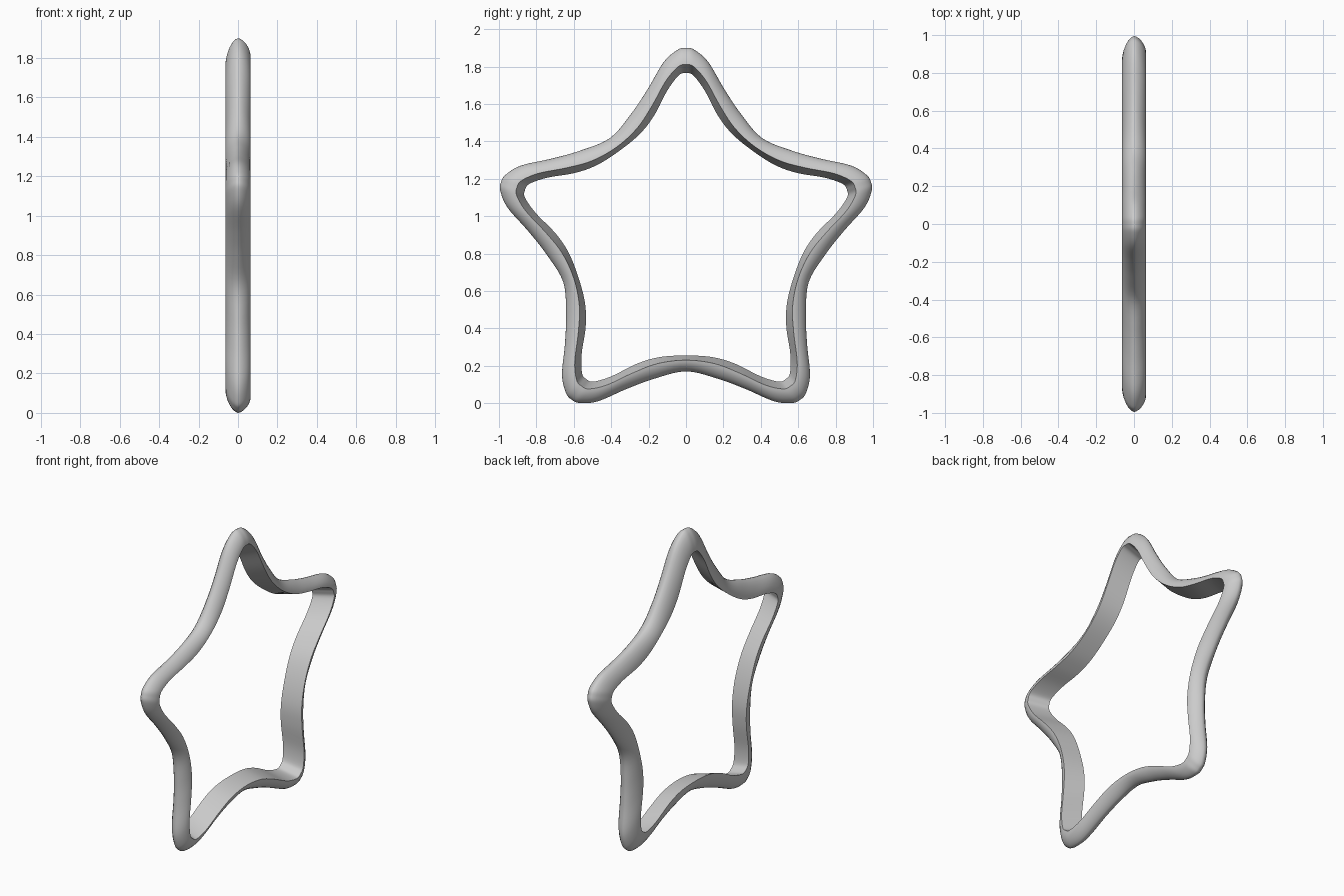
import bpy, bmesh
from math import sin, cos, pi, radians

if "Cube" in bpy.data.objects:
    bpy.data.objects.remove(bpy.data.objects["Cube"])

CENTRE_Z = 0.867
HALF_DEPTH = 0.064
# angle from a star tip, radius of outer ridge, +x rim, -x rim
KEYS = [(0, 1.04, .95, .905), (2.5, 1.03, .94, .893), (7, .972, .872, .818),
        (14, .845, .752, .700), (23, .748, .665, .630), (36, .69, .63, .605)]
STEPS = 5


def ring_points(column):
    """Smooth closed star outline through the mirrored, repeated key points."""
    keys = []
    for arm in range(5):
        base = arm * 72
        keys += [(base + k[0], k[column]) for k in KEYS]
        keys += [(base + 72 - k[0], k[column]) for k in KEYS[-2:0:-1]]
    pts = [(r * sin(radians(a)), r * cos(radians(a))) for a, r in keys]
    n, out = len(pts), []
    for i in range(n):
        p = [pts[(i + j) % n] for j in (-1, 0, 1, 2)]
        for s in range(STEPS):
            t = s / STEPS
            out.append([0.5 * (2 * b + (c - a) * t + (2 * a - 5 * b + 4 * c - d) * t * t
                               + (3 * b - a - 3 * c + d) * t ** 3)
                        for a, b, c, d in zip(*p)])
    return out


outer, front, back = (ring_points(c) for c in (1, 2, 3))

# D-shaped section: rounded outside, flat slanted inside
ARC = 12
bm = bmesh.new()
rings = []
for o, f, b in zip(outer, front, back):
    ring = []
    for j in range(ARC + 1):
        a = pi * j / ARC
        x = abs(cos(a)) ** 1.2 * (1 if j < ARC / 2 else -1) * HALF_DEPTH
        w = max(sin(a), 0) ** 1.2
        rim = f if j <= ARC / 2 else b
        ring.append(bm.verts.new((x, rim[0] + (o[0] - rim[0]) * w,
                                  CENTRE_Z + rim[1] + (o[1] - rim[1]) * w)))
    rings.append(ring)
for i, ring in enumerate(rings):
    nxt = rings[(i + 1) % len(rings)]
    for j in range(ARC + 1):
        k = (j + 1) % (ARC + 1)
        bm.faces.new((ring[j], ring[k], nxt[k], nxt[j]))
bmesh.ops.recalc_face_normals(bm, faces=bm.faces)

# Rest the star on the floor
low = min(v.co.z for v in bm.verts)
for v in bm.verts:
    v.co.z -= low

mesh = bpy.data.meshes.new("star_ring")
bm.to_mesh(mesh)
bm.free()
star = bpy.data.objects.new("star_ring", mesh)
bpy.context.collection.objects.link(star)
bpy.context.view_layer.objects.active = star
star.select_set(True)
bpy.ops.object.shade_smooth_by_angle(angle=radians(40))
